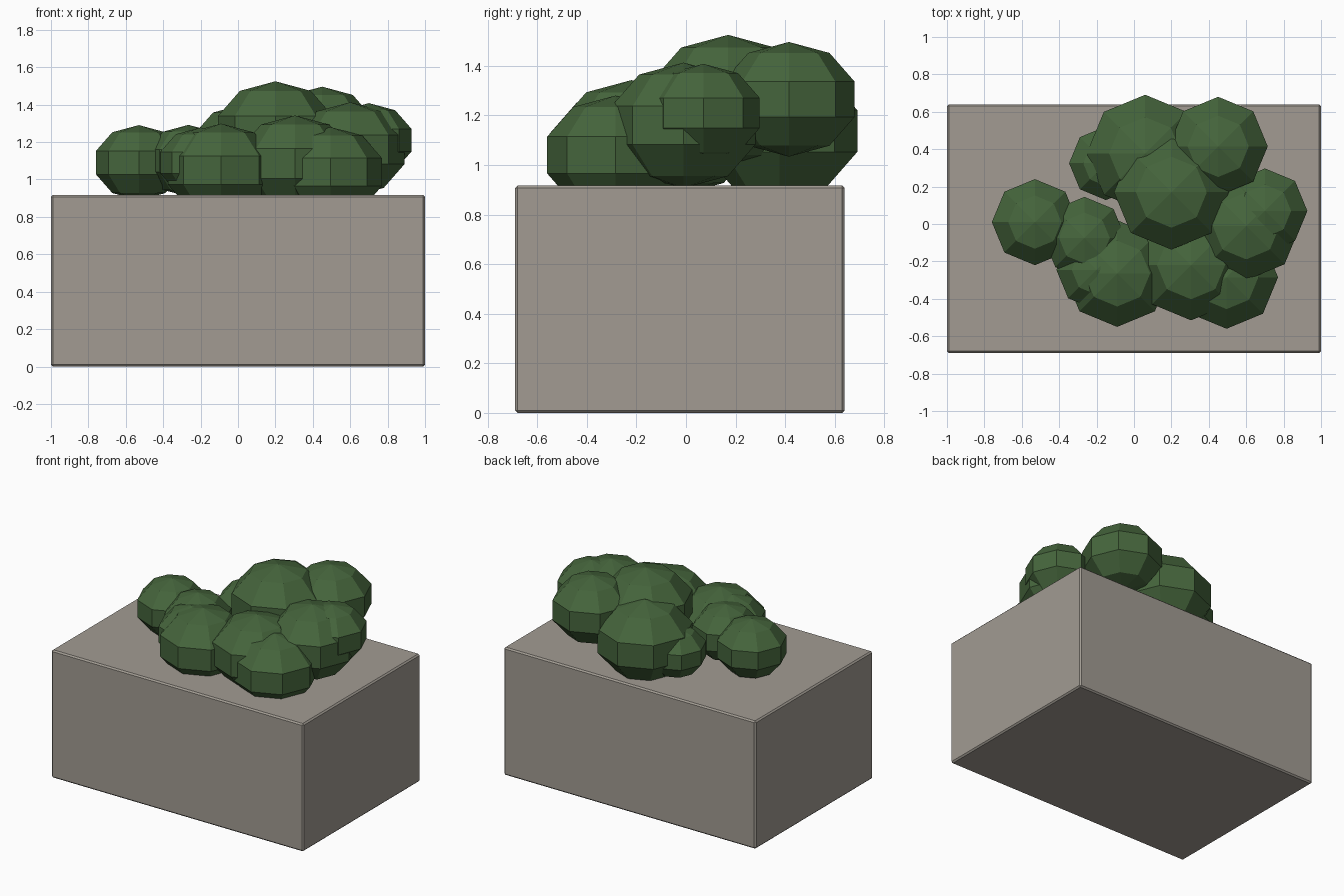
import bpy, bmesh
from mathutils import Matrix

if "Cube" in bpy.data.objects:
    bpy.data.objects.remove(bpy.data.objects["Cube"])


def material(name, color):
    m = bpy.data.materials.new(name)
    m.diffuse_color = color
    m.use_nodes = True
    m.node_tree.nodes["Principled BSDF"].inputs["Base Color"].default_value = m.diffuse_color
    return m


def add_object(name, bm, mat):
    mesh = bpy.data.meshes.new(name)
    bm.to_mesh(mesh)
    bm.free()
    mesh.materials.append(mat)
    ob = bpy.data.objects.new(name, mesh)
    bpy.context.collection.objects.link(ob)
    return ob


stone = material("stone", (0.36, 0.33, 0.29, 1))
leaf = material("leaf", (0.06, 0.13, 0.045, 1))

# Planter block with slightly softened edges
x0, x1, y0, y1, z1 = -1.0, 1.0, -0.69, 0.64, 0.917
bm = bmesh.new()
bmesh.ops.create_cube(bm, size=1, matrix=Matrix.Translation(
    ((x0 + x1) / 2, (y0 + y1) / 2, z1 / 2)) @ Matrix.Diagonal((x1 - x0, y1 - y0, z1, 1)))
bmesh.ops.bevel(bm, geom=bm.edges[:], offset=0.01, segments=1, affect='EDGES')
add_object("planter_block", bm, stone)

# Foliage clumps: x, y, visible octagon radius, centre height
clumps = [
    (-0.53, 0.01, 0.23, 1.09),
    (-0.265, -0.075, 0.22, 1.10),
    (-0.09, -0.265, 0.285, 1.05),
    (-0.20, -0.245, 0.215, 1.09),
    (0.305, -0.22, 0.295, 1.085),
    (0.495, -0.285, 0.275, 1.04),
    (0.70, 0.07, 0.227, 1.21),
    (0.60, -0.01, 0.29, 1.16),
    (0.20, 0.17, 0.307, 1.257),
    (0.45, 0.415, 0.265, 1.265),
    (0.06, 0.378, 0.313, 1.137),
    (-0.15, 0.325, 0.197, 1.08),
]

# Each clump is a squashed eight-sided, five-band sphere
for i, (x, y, r, z) in enumerate(clumps, 1):
    bm = bmesh.new()
    bmesh.ops.create_uvsphere(bm, u_segments=8, v_segments=5, radius=r / 0.951)
    bmesh.ops.scale(bm, vec=(1, 1, 0.83), verts=bm.verts[:])
    ob = add_object(f"foliage_clump_{i:02d}", bm, leaf)
    ob.location = (x, y, z)
